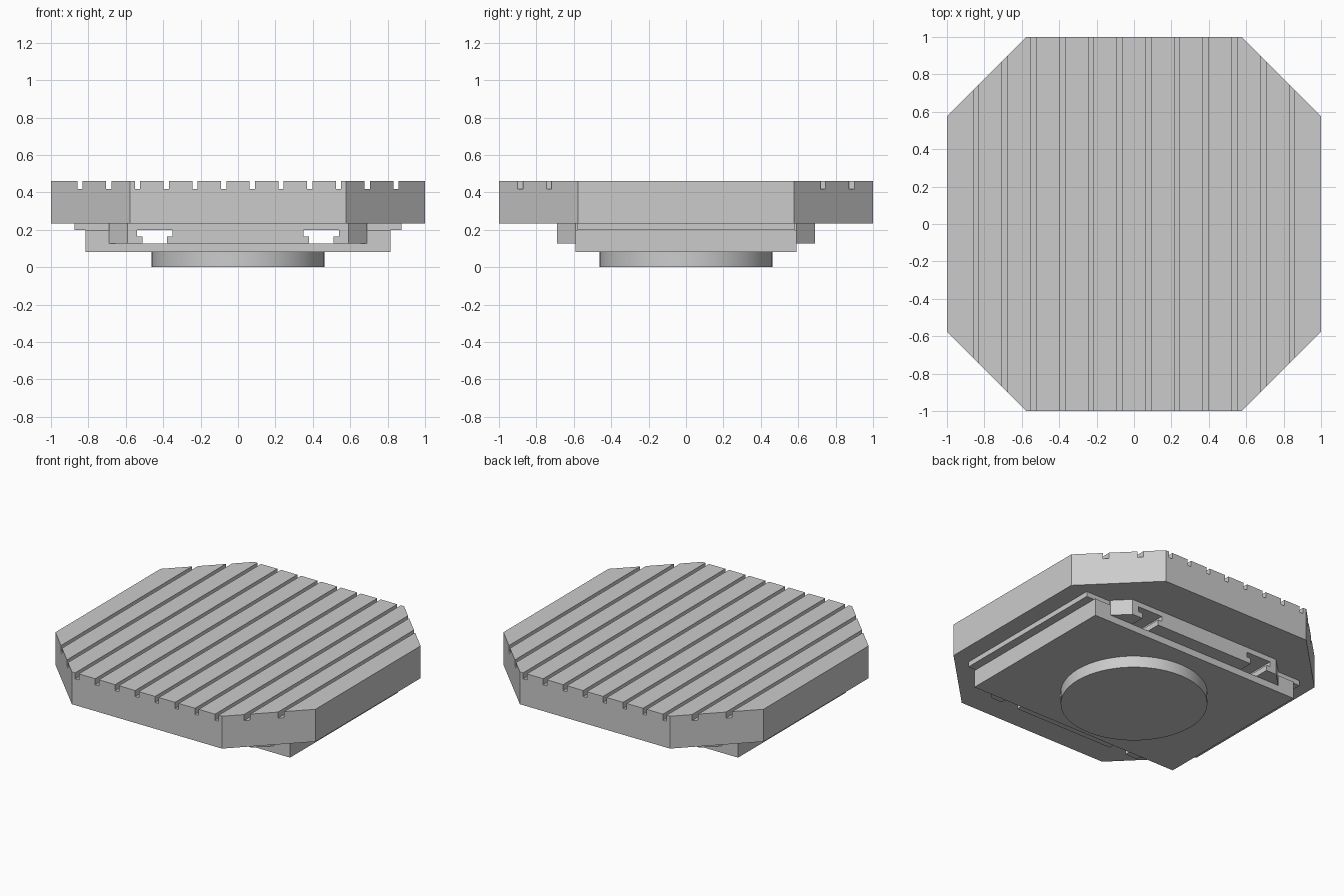
import bpy
import bmesh
from mathutils import Vector

cube = bpy.data.objects.get("Cube")
if cube:
    bpy.data.objects.remove(cube, do_unlink=True)

grey = bpy.data.materials.new("plain grey")
grey.use_nodes = True
grey.diffuse_color = (0.6, 0.6, 0.6, 1)
grey.node_tree.nodes["Principled BSDF"].inputs["Base Color"].default_value = (0.6, 0.6, 0.6, 1)


def extrude_along_y(name, profile, half_depth, corner=None):
    """Extrude an (x, z) profile along y; corner = |x|+|y| limit for chamfers."""
    bm = bmesh.new()
    face = bm.faces.new([bm.verts.new((x, -half_depth, z)) for x, z in profile])
    moved = bmesh.ops.extrude_face_region(bm, geom=[face])["geom"]
    bmesh.ops.translate(bm, vec=(0, 2 * half_depth, 0),
                        verts=[v for v in moved if isinstance(v, bmesh.types.BMVert)])
    if corner:
        for sx in (-1, 1):
            for sy in (-1, 1):
                normal = Vector((sx, sy, 0))
                cut = bmesh.ops.bisect_plane(
                    bm, geom=bm.verts[:] + bm.edges[:] + bm.faces[:],
                    plane_co=normal * corner / 2, plane_no=normal, clear_outer=True)
                rim = [e for e in cut["geom_cut"] if isinstance(e, bmesh.types.BMEdge)]
                bmesh.ops.contextual_create(bm, geom=rim)
    bmesh.ops.recalc_face_normals(bm, faces=bm.faces[:])
    mesh = bpy.data.meshes.new(name)
    bm.to_mesh(mesh)
    bm.free()
    mesh.materials.append(grey)
    obj = bpy.data.objects.new(name, mesh)
    bpy.context.collection.objects.link(obj)
    return obj


# Octagonal table top with twelve evenly spaced grooves
TOP, GROOVE, BASE = 0.46, 0.418, 0.235
profile = [(-1, BASE), (-1, TOP)]
for i in range(12):
    x = (i - 5.5) * 0.1535
    profile += [(x - 0.014, TOP), (x - 0.014, GROOVE),
                (x + 0.014, GROOVE), (x + 0.014, TOP)]
profile += [(1, TOP), (1, BASE)]
extrude_along_y("grooved_table_top", profile, 1, 1.577)

# Wide flange under the top
extrude_along_y("table_flange", [(-0.875, 0.2), (-0.875, BASE), (0.875, BASE), (0.875, 0.2)], 0.58)

# Sliding block with two T-shaped channels open below
LOW, STEP, CEIL = 0.127, 0.165, 0.2
profile = [(-0.69, BASE), (-0.69, LOW)]
for c in (-0.445, 0.445):
    profile += [(c - 0.065, LOW), (c - 0.065, STEP), (c - 0.095, STEP), (c - 0.095, CEIL),
                (c + 0.095, CEIL), (c + 0.095, STEP), (c + 0.065, STEP), (c + 0.065, LOW)]
profile += [(0.69, LOW), (0.69, BASE)]
extrude_along_y("sliding_block", profile, 0.69, 1.28)

# Lower carriage with a raised rail on each side
extrude_along_y("carriage", [(-0.815, 0.08), (-0.815, 0.2), (-0.69, 0.2), (-0.69, LOW),
                             (0.69, LOW), (0.69, 0.2), (0.815, 0.2), (0.815, 0.08)], 0.592)

# Round foot
bpy.ops.mesh.primitive_cylinder_add(vertices=64, radius=0.462, depth=0.08, location=(0, 0, 0.04))
foot = bpy.context.object
foot.name = "round_foot"
foot.data.materials.append(grey)
bpy.ops.object.shade_smooth_by_angle()
